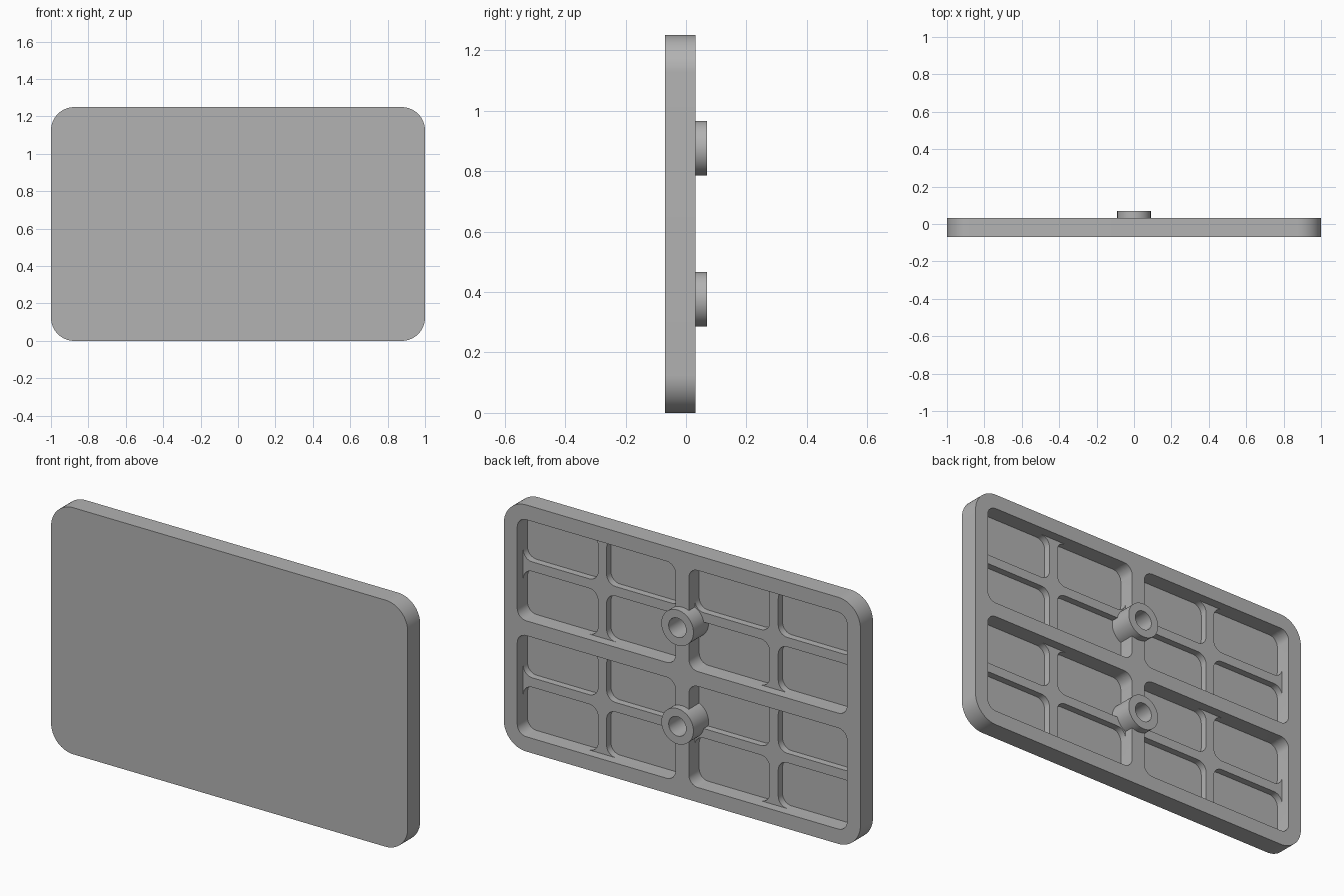
import bpy, bmesh, math

if "Cube" in bpy.data.objects:
    bpy.data.objects.remove(bpy.data.objects["Cube"])

W, H = 2.0, 1.25                            # panel width and height
FRONT, BACK, TIP = -0.069, 0.031, 0.069     # y of front face, rim and boss ends
FLOOR, RIB_TOP = -0.052, -0.017             # y of pocket floor and low rib tops
RIM, LOW = 0.075, 0.048                     # widths of rim / main ribs, low ribs

grey = bpy.data.materials.new("grey plastic")
grey.diffuse_color = (0.45, 0.45, 0.45, 1)
grey.use_nodes = True
grey.node_tree.nodes["Principled BSDF"].inputs["Base Color"].default_value = grey.diffuse_color


def rounded(cx, cz, w, h, r, n=8):
    """Rounded rectangle outline in the xz plane."""
    pts = []
    for k, (sx, sz) in enumerate([(1, 1), (-1, 1), (-1, -1), (1, -1)]):
        for i in range(n + 1):
            a = math.pi / 2 * (k + i / n)
            pts.append((cx + sx * (w / 2 - r) + r * math.cos(a),
                        cz + sz * (h / 2 - r) + r * math.sin(a)))
    return pts


def circle(cx, cz, r, n=48):
    return [(cx + r * math.cos(2 * math.pi * i / n),
             cz + r * math.sin(2 * math.pi * i / n)) for i in range(n)]


def prisms(name, outlines, y0, y1):
    """One object of outlines extruded along y."""
    bm = bmesh.new()
    for pts in outlines:
        lo = [bm.verts.new((x, y0, z)) for x, z in pts]
        hi = [bm.verts.new((x, y1, z)) for x, z in pts]
        bm.faces.new(lo)
        bm.faces.new(hi[::-1])
        for i in range(len(pts)):
            j = (i + 1) % len(pts)
            bm.faces.new((lo[j], lo[i], hi[i], hi[j]))
    bmesh.ops.recalc_face_normals(bm, faces=bm.faces)
    me = bpy.data.meshes.new(name)
    bm.to_mesh(me)
    bm.free()
    ob = bpy.data.objects.new(name, me)
    bpy.context.collection.objects.link(ob)
    me.materials.append(grey)
    return ob


def combine(target, tool, operation):
    """Apply a boolean and discard the tool."""
    tool.hide_render = True
    mod = target.modifiers.new(operation, 'BOOLEAN')
    mod.operation, mod.object, mod.solver = operation, tool, 'EXACT'
    bpy.context.view_layer.objects.active = target
    bpy.ops.object.modifier_apply(modifier=mod.name)
    bpy.data.objects.remove(tool)


# Pocket layout: four deep bays, each split in four by a low cross rib
bay_w, bay_h = (W - 3 * RIM) / 2, (H - 3 * RIM) / 2
cell_w, cell_h = (bay_w - LOW) / 2, (bay_h - LOW) / 2
bays, cells = [], []
for sx in (-1, 1):
    for sz in (-1, 1):
        bx = sx * (bay_w + RIM) / 2
        bz = H / 2 + sz * (bay_h + RIM) / 2
        bays.append(rounded(bx, bz, bay_w, bay_h, 0.05))
        for tx in (-1, 1):
            for tz in (-1, 1):
                cells.append(rounded(bx + tx * (cell_w + LOW) / 2,
                                     bz + tz * (cell_h + LOW) / 2,
                                     cell_w, cell_h, 0.05))

# Panel with bays and cells cut into the back
panel = prisms("panel", [rounded(0, H / 2, W, H, 0.125, 16)], FRONT, BACK)
combine(panel, prisms("bay_cutter", bays, RIB_TOP, 0.1), 'DIFFERENCE')
combine(panel, prisms("cell_cutter", cells, FLOOR, RIB_TOP + 0.01), 'DIFFERENCE')

# Two hollow mounting bosses on the centre rib
centres = (0.376, 0.876)
combine(panel, prisms("bosses", [circle(0, z, 0.09) for z in centres],
                      FLOOR - 0.008, TIP), 'UNION')
combine(panel, prisms("hole_cutter", [circle(0, z, 0.049) for z in centres],
                      FLOOR, 0.12), 'DIFFERENCE')

# Smooth rounded corners, sharp edges
bpy.ops.object.select_all(action='DESELECT')
panel.select_set(True)
bpy.context.view_layer.objects.active = panel
bpy.ops.object.shade_smooth_by_angle(angle=math.radians(30))
